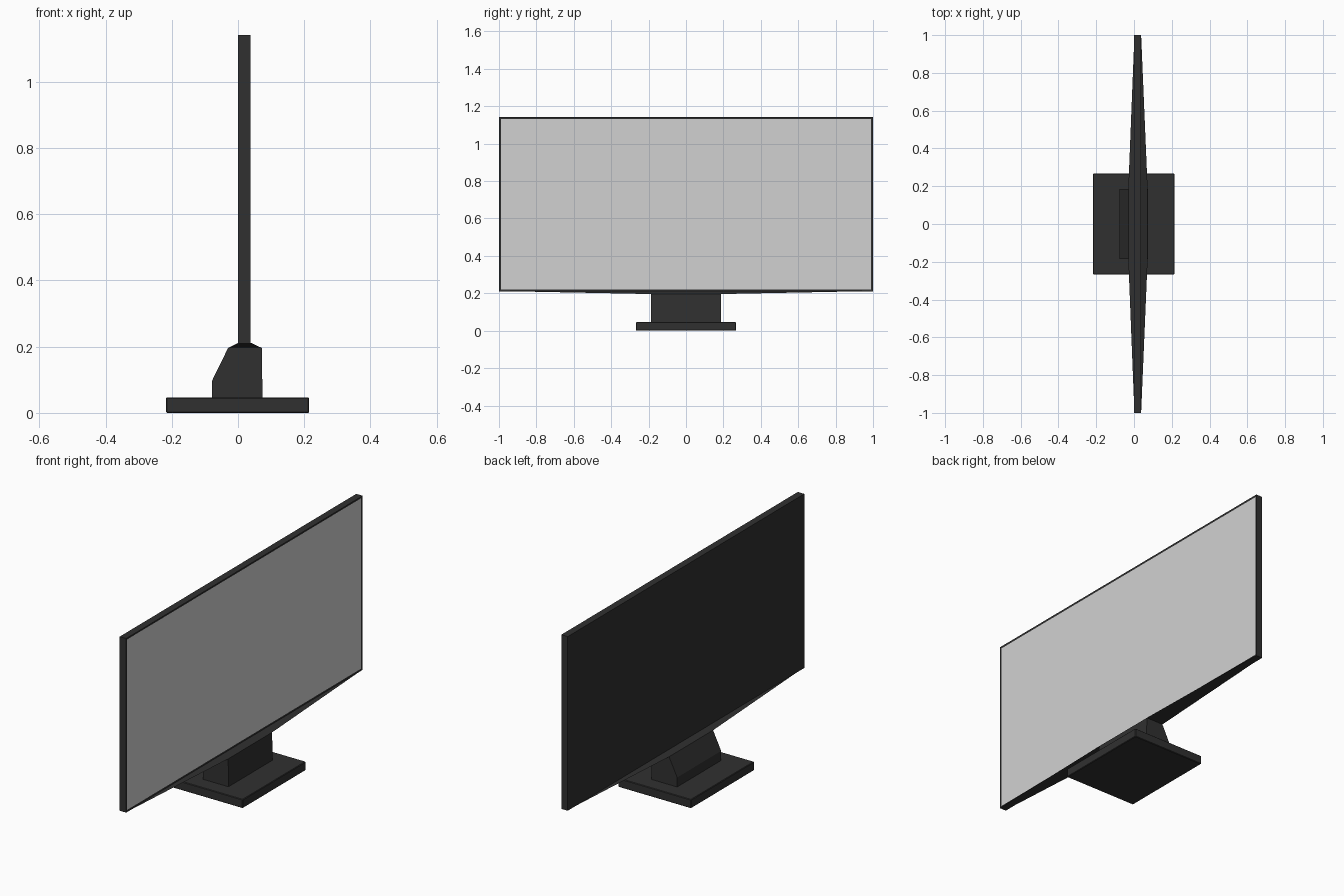
import bpy
import bmesh

cube = bpy.data.objects.get("Cube")
if cube:
    bpy.data.objects.remove(cube, do_unlink=True)


def make_material(name, rgb):
    mat = bpy.data.materials.new(name)
    mat.use_nodes = True
    mat.diffuse_color = (*rgb, 1)
    mat.node_tree.nodes["Principled BSDF"].inputs["Base Color"].default_value = (*rgb, 1)
    return mat


black = make_material("black plastic", (0.03, 0.03, 0.03))
grey = make_material("screen grey", (0.64, 0.64, 0.64))


def finish(name, bm, *mats):
    bmesh.ops.recalc_face_normals(bm, faces=bm.faces)
    mesh = bpy.data.meshes.new(name)
    bm.to_mesh(mesh)
    bm.free()
    for mat in mats:
        mesh.materials.append(mat)
    obj = bpy.data.objects.new(name, mesh)
    bpy.context.collection.objects.link(obj)
    return obj


def loft(bottom, top):
    """Solid between two rectangles given as (x0, x1, half_y, z)."""
    bm = bmesh.new()
    rings = []
    for x0, x1, h, z in (bottom, top):
        rings.append([bm.verts.new(p) for p in
                      ((x0, -h, z), (x1, -h, z), (x1, h, z), (x0, h, z))])
    low, high = rings
    bm.faces.new(low)
    bm.faces.new(high)
    for i in range(4):
        j = (i + 1) % 4
        bm.faces.new((low[i], low[j], high[j], high[i]))
    bmesh.ops.recalc_face_normals(bm, faces=bm.faces)
    return bm


# Base plate
base = finish("base", loft((-0.217, 0.215, 0.267, 0), (-0.217, 0.215, 0.267, 0.047)), black)
bevel = base.modifiers.new("edge", "BEVEL")
bevel.width = 0.003
bevel.segments = 1

# Neck, a side profile extruded across the width
bm = bmesh.new()
profile = [(-0.078, 0.045), (0.074, 0.045), (0.072, 0.196), (-0.03, 0.196), (-0.078, 0.098)]
side = bm.faces.new([bm.verts.new((x, -0.186, z)) for x, z in profile])
new = bmesh.ops.extrude_face_region(bm, geom=[side])["geom"]
bmesh.ops.translate(bm, vec=(0, 0.372, 0),
                    verts=[v for v in new if isinstance(v, bmesh.types.BMVert)])
finish("neck", bm, black)

# Tapered bracket between neck and display
finish("bracket", loft((-0.03, 0.072, 0.19, 0.196), (0.002, 0.038, 0.995, 0.212)), black)

# Display housing with the screen inset in its +x face
bm = loft((0, 0.038, 1, 0.21), (0, 0.038, 1, 1.142))
screen = next(f for f in bm.faces if f.normal.x > 0.9)
bmesh.ops.inset_region(bm, faces=[screen], thickness=0.014, depth=-0.002)
screen.material_index = 1
finish("display", bm, black, grey)
